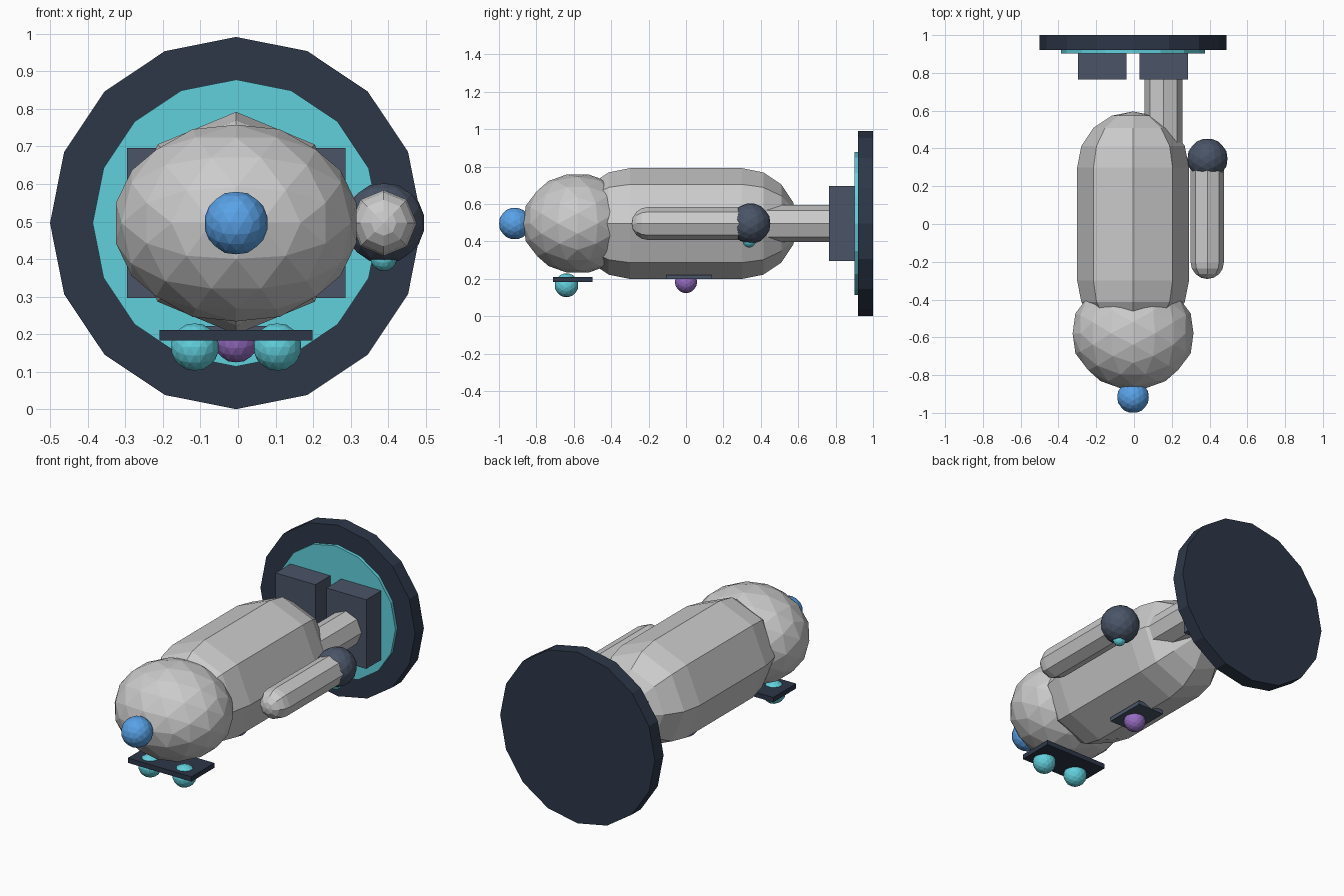
import bpy, bmesh, math

if "Cube" in bpy.data.objects:
    bpy.data.objects.remove(bpy.data.objects["Cube"])

CX, CZ = -0.005, 0.496   # main axis of the figure, running along y


def material(name, rgb):
    m = bpy.data.materials.new(name)
    m.diffuse_color = (*rgb, 1)
    m.use_nodes = True
    m.node_tree.nodes["Principled BSDF"].inputs["Base Color"].default_value = m.diffuse_color
    return m


DARK = material("dark_slate", (0.026, 0.038, 0.065))
SLATE = material("slate", (0.069, 0.091, 0.138))
CYAN = material("cyan", (0.12, 0.63, 0.72))
BLUE = material("blue", (0.10, 0.36, 0.80))
PURPLE = material("purple", (0.30, 0.15, 0.53))


def finish(name, bm, mat, loc=(0, 0, 0)):
    bmesh.ops.recalc_face_normals(bm, faces=bm.faces)
    me = bpy.data.meshes.new(name)
    bm.to_mesh(me)
    bm.free()
    if mat:
        me.materials.append(mat)
    ob = bpy.data.objects.new(name, me)
    ob.location = loc
    bpy.context.collection.objects.link(ob)
    return ob


def lathe(name, profile, sides, x, z, mat=None):
    """Revolve (radius, y) points about an axis along y, corner on top."""
    bm = bmesh.new()
    vs = [bm.verts.new((r, y, 0)) for r, y in profile]
    es = [bm.edges.new(p) for p in zip(vs, vs[1:])]
    bmesh.ops.spin(bm, geom=vs + es, cent=(0, 0, 0), axis=(0, 1, 0),
                   angle=math.tau, steps=sides, use_merge=True)
    bmesh.ops.remove_doubles(bm, verts=bm.verts, dist=1e-5)
    return finish(name, bm, mat, (x, 0, z))


def capsule(name, r, y0, y1, x, z):
    """Eight-sided capsule; y0 and y1 are the ends of the straight part."""
    q = [i * math.pi / 8 for i in range(5)]
    prof = [(r * math.sin(a), y0 - r * math.cos(a)) for a in q]
    prof += [(r * math.sin(a), y1 + r * math.cos(a)) for a in reversed(q)]
    return lathe(name, prof, 8, x, z)


def disc(name, r, y0, y1, mat):
    return lathe(name, [(0, y0), (r, y0), (r, y1), (0, y1)], 16, CX, CZ, mat)


def ball(name, r, loc, mat=None, scale=(1, 1, 1)):
    """Icosahedron with each edge split in three, pushed out to a sphere."""
    t = (1 + 5 ** 0.5) / 2
    bm = bmesh.new()
    for a in (-1, 1):
        for b in (-t, t):
            for co in ((a, b, 0), (0, a, b), (b, 0, a)):
                bm.verts.new(co)
    bmesh.ops.convex_hull(bm, input=bm.verts)
    bmesh.ops.subdivide_edges(bm, edges=bm.edges[:], cuts=2, use_grid_fill=True)
    for v in bm.verts:
        n = v.co.normalized() * r
        v.co = [c * s for c, s in zip(n, scale)]
    return finish(name, bm, mat, loc)


def box(name, lo, hi, mat):
    bm = bmesh.new()
    bmesh.ops.create_cube(bm, size=1)
    for v in bm.verts:
        v.co = [l + (c + 0.5) * (h - l) for l, h, c in zip(lo, hi, v.co)]
    return finish(name, bm, mat)


# Base disc with its glowing inlay
disc("base", 0.4955, 0.92, 1.0, DARK)
disc("base_inlay", 0.382, 0.902, 0.93, CYAN)

# Feet and the single leg
for side, sx in (("left", -1), ("right", 1)):
    x = CX + sx * 0.163
    box(side + "_foot", (x - 0.128, 0.765, CZ - 0.2), (x + 0.128, 0.904, CZ + 0.2), SLATE)
capsule("leg", 0.1, 0.40, 0.79, 0.156, CZ)

# Body and head
capsule("body", 0.296, -0.3, 0.3, CX, CZ)
ball("head", 0.297, (CX, -0.579, CZ), None, (1.1, 1, 0.9))
ball("head_lamp", 0.085, (CX, -0.916, CZ), BLUE)

# Arm with hand and small light
capsule("arm", 0.088, -0.203, 0.31, 0.388, CZ)
ball("hand", 0.108, (0.389, 0.345, CZ), SLATE)
ball("hand_light", 0.036, (0.388, 0.338, 0.404), CYAN)

# Visor and eyes
box("visor", (CX - 0.204, -0.71, 0.183), (CX + 0.204, -0.50, 0.211), DARK)
for side, sx in (("left", -1), ("right", 1)):
    ball(side + "_eye", 0.064, (CX + sx * 0.11, -0.639, 0.166), CYAN)

# Chest panel and light
box("chest_panel", (CX - 0.085, -0.106, 0.199), (CX + 0.085, 0.14, 0.222), SLATE)
ball("chest_light", 0.06, (CX, 0.0, 0.184), PURPLE)
